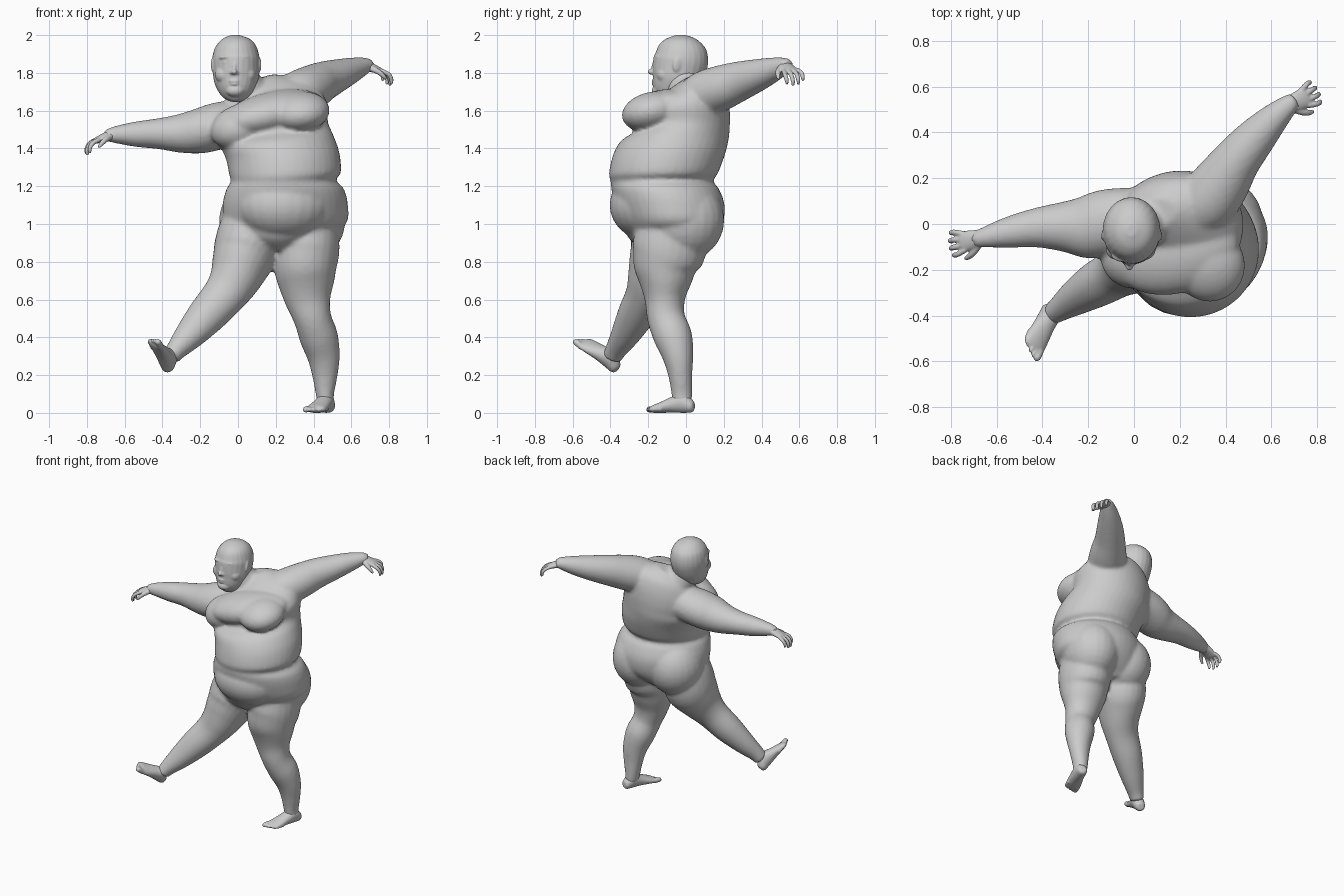
import bpy, bmesh, math
from mathutils import Vector, Matrix, Euler


def resample(rows, k=4):
    """Catmull-Rom interpolation of numeric rows."""
    out = []
    n = len(rows)
    for i in range(n - 1):
        a, b, c, d = (rows[max(0, min(n - 1, j))] for j in (i - 1, i, i + 1, i + 2))
        for s in range(k):
            t = s / k
            out.append([0.5 * (2 * q + (r - p) * t + (2 * p - 5 * q + 4 * r - w) * t * t
                        + (3 * q - p - 3 * r + w) * t ** 3) for p, q, r, w in zip(a, b, c, d)])
    out.append(list(rows[-1]))
    return out


def loft(bm, sections, n=28):
    """Skin closed elliptical sections given as (centre, u, v)."""
    rings = []
    for c, u, v in sections:
        rings.append([bm.verts.new(c + u * math.cos(2 * math.pi * i / n)
                                   + v * math.sin(2 * math.pi * i / n)) for i in range(n)])
    for r0, r1 in zip(rings, rings[1:]):
        for i in range(n):
            j = (i + 1) % n
            bm.faces.new((r0[i], r0[j], r1[j], r1[i]))
    bm.faces.new(rings[0][::-1])
    bm.faces.new(rings[-1])


def tube(bm, rows, side=(1, 0, 0), n=24):
    """Limb through (x, y, z, radius along side, other radius)."""
    rows = resample(rows)
    pts = [Vector(r[:3]) for r in rows]
    secs = []
    for i, r in enumerate(rows):
        t = (pts[min(i + 1, len(pts) - 1)] - pts[max(i - 1, 0)]).normalized()
        u = Vector(side)
        u = (u - t * u.dot(t)).normalized()
        secs.append((pts[i], u * r[3], t.cross(u) * r[4]))
    loft(bm, secs, n)


def blob(bm, centre, radii, rot=(0, 0, 0)):
    m = Matrix.LocRotScale(Vector(centre), Euler([math.radians(a) for a in rot]), Vector(radii))
    bmesh.ops.create_uvsphere(bm, u_segments=24, v_segments=16, radius=1, matrix=m)


def finish(bm, name, voxel, iterations):
    """Fuse the overlapping volumes into one soft skin."""
    bmesh.ops.recalc_face_normals(bm, faces=bm.faces)
    me = bpy.data.meshes.new(name)
    bm.to_mesh(me)
    bm.free()
    ob = bpy.data.objects.new(name, me)
    bpy.context.collection.objects.link(ob)
    rm = ob.modifiers.new("fuse", 'REMESH')
    rm.mode = 'VOXEL'
    rm.voxel_size = voxel
    rm.use_smooth_shade = True
    sm = ob.modifiers.new("soften", 'SMOOTH')
    sm.factor = 0.5
    sm.iterations = iterations


# Torso: x, y, z, half width, half depth, yaw, roll
body = bmesh.new()
torso = [
    (.20, -.08, .86, .08, .15, 10, 0), (.21, -.08, .92, .22, .22, 10, 0),
    (.25, -.07, 1.0, .322, .262, 10, 0), (.25, -.085, 1.1, .333, .288, 10, 0),
    (.25, -.11, 1.185, .312, .284, 10, 0), (.24, -.128, 1.228, .278, .27, 10, 1),
    (.25, -.12, 1.265, .296, .288, 10, 2), (.237, -.092, 1.36, .30, .297, 11, 4),
    (.207, -.062, 1.44, .30, .287, 12, 6), (.195, -.02, 1.50, .285, .25, 13, 9),
    (.185, -.02, 1.57, .30, .25, 14, 13), (.16, .02, 1.65, .268, .195, 15, 17),
    (.13, .05, 1.72, .19, .13, 15, 18), (.10, .05, 1.765, .09, .06, 15, 18)]
secs = []
for x, y, z, rx, ry, yaw, roll in resample(torso):
    m = Matrix.Rotation(math.radians(yaw), 3, 'Z') @ Matrix.Rotation(-math.radians(roll), 3, 'Y')
    secs.append((Vector((x, y, z)), m @ Vector((rx, 0, 0)), m @ Vector((0, ry, 0))))
loft(body, secs, 40)

# Belly, chest, breasts and buttocks
blob(body, (.24, -.19, 1.10), (.26, .215, .19), (0, 0, 6))
blob(body, (.18, -.115, 1.585), (.29, .19, .115), (0, -13, 14))
blob(body, (.01, -.145, 1.515), (.16, .14, .115), (10, -20, 8))
blob(body, (.325, -.175, 1.595), (.16, .168, .105), (10, -8, 16))
blob(body, (.378, -.01, 1.02), (.19, .213, .215))
blob(body, (.092, -.015, 1.02), (.192, .205, .205))

# Neck
tube(body, [(.10, .05, 1.60, .14, .12), (.04, .0, 1.71, .11, .105), (0, -.03, 1.80, .09, .09)])

# Standing leg
tube(body, [(.385, -.07, 1.06, .14, .17), (.37, -.08, .95, .165, .19), (.365, -.09, .86, .172, .195),
            (.357, -.108, .78, .166, .173), (.36, -.11, .70, .153, .143), (.37, -.112, .60, .123, .107),
            (.395, -.105, .50, .100, .100), (.428, -.068, .40, .102, .102), (.453, -.043, .30, .087, .082),
            (.46, -.03, .20, .068, .064), (.46, -.022, .10, .049, .055), (.465, -.02, .05, .044, .052)])

# Raised leg
tube(body, [(.08, -.08, 1.06, .14, .17), (.06, -.09, .96, .165, .19), (.04, -.105, .86, .17, .195),
            (.012, -.14, .78, .154, .172), (-.022, -.178, .70, .133, .138), (-.075, -.215, .62, .116, .108),
            (-.162, -.264, .52, .104, .099), (-.252, -.32, .417, .082, .078), (-.325, -.37, .335, .056, .057),
            (-.355, -.39, .293, .046, .052)])

# Arms
tube(body, [(.02, .03, 1.54, .13, .12), (-.10, .01, 1.52, .145, .125), (-.20, -.012, 1.493, .14, .12),
            (-.30, -.012, 1.48, .112, .104), (-.42, -.016, 1.478, .088, .082), (-.55, -.037, 1.475, .068, .066),
            (-.66, -.06, 1.472, .044, .043), (-.70, -.067, 1.462, .035, .03)], (0, 1, 0))
tube(body, [(.25, .05, 1.64, .13, .12), (.32, .10, 1.685, .135, .125), (.385, .185, 1.72, .125, .12),
            (.45, .28, 1.755, .105, .106), (.53, .375, 1.787, .089, .087), (.61, .46, 1.817, .067, .066),
            (.675, .52, 1.838, .046, .044), (.705, .54, 1.835, .035, .03)], (-.7, .7, 0))
finish(body, "body", .012, 6)

# Head: x, y, z, half width, half depth
head = bmesh.new()
tube(head, [(-.01, -.08, 1.648, .03, .04), (-.01, -.08, 1.67, .07, .073), (-.01, -.073, 1.71, .098, .106),
            (-.01, -.055, 1.76, .118, .128), (-.01, -.037, 1.82, .124, .142), (-.011, -.026, 1.88, .125, .144),
            (-.011, -.027, 1.94, .108, .122), (-.012, -.027, 1.98, .072, .08), (-.012, -.027, 2.0, .022, .025)])
blob(head, (-.015, -.142, 1.706), (.05, .04, .034))              # chin
blob(head, (-.019, -.167, 1.834), (.011, .016, .04), (-13, 0, 0))  # nose bridge
blob(head, (-.020, -.183, 1.806), (.016, .021, .015))            # nose tip
blob(head, (-.018, -.167, 1.757), (.030, .016, .008))            # upper lip
blob(head, (-.018, -.165, 1.741), (.025, .017, .009))            # lower lip
for s in (-1, 1):
    blob(head, (-.02 + s * .014, -.173, 1.801), (.011, .013, .010))          # nostril
    blob(head, (-.018 + s * .048, -.144, 1.884), (.038, .02, .010), (0, s * 6, s * 20))  # brow
    blob(head, (-.018 + s * .046, -.147, 1.855), (.022, .014, .009), (0, 0, s * 18))     # eyelid
    blob(head, (-.014 + s * .058, -.113, 1.79), (.05, .044, .046))           # cheek
    blob(head, (-.01 + s * .122, -.045, 1.845), (.010, .025, .042), (-10, 0, s * 12))    # ear
finish(head, "head", .006, 2)


def hand(name, wrist, d, thumb_dir):
    """Palm, four curled fingers and a thumb."""
    bm = bmesh.new()
    w, d = Vector(wrist), Vector(d).normalized()
    s = Vector(thumb_dir)
    s = (s - d * s.dot(d)).normalized()
    n = d.cross(s)
    n = n if n.z < 0 else -n
    at = lambda a, b, c: tuple(w + d * a + s * b + n * c)
    tube(bm, [at(-.02, 0, 0) + (.038, .034), at(.02, 0, 0) + (.039, .027), at(.06, 0, .002) + (.044, .021),
              at(.095, 0, .006) + (.044, .016), at(.105, 0, .008) + (.03, .01)], s)
    for off, ln in ((.036, .92), (.012, 1.05), (-.012, 1.0), (-.036, .8)):
        f = off * 1.35
        tube(bm, [at(.085, off, .003) + (.013, .013), at(.085 + .045 * ln, f, .012) + (.012, .012),
                  at(.085 + .07 * ln, f, .04 * ln) + (.011, .011),
                  at(.085 + .072 * ln, f, .063 * ln) + (.007, .007)], s, 12)
    tube(bm, [at(.02, .025, .005) + (.018, .017), at(.055, .055, .012) + (.015, .015),
              at(.085, .07, .026) + (.012, .012), at(.105, .074, .04) + (.007, .007)], n, 12)
    finish(bm, name, .005, 2)


hand("right_hand", (-.665, -.06, 1.472), (-.93, -.2, -.27), (.2, -1, 0))
hand("left_hand", (.672, .516, 1.838), (.84, .40, -.24), (.45, -.87, -.1))


def foot(name, heel, d, up, inner):
    """Sole-based foot with five toes; inner is the big-toe sign along d x up."""
    bm = bmesh.new()
    o, d, up = Vector(heel), Vector(d).normalized(), Vector(up)
    up = (up - d * up.dot(d)).normalized()
    s = d.cross(up) * inner
    at = lambda a, b, c: tuple(o + d * a + s * b + up * c)
    secs = []
    for t, h, b, rw, rh in resample([(0, .036, 0, .02, .022), (.015, .038, 0, .034, .036),
                                     (.06, .056, 0, .044, .056), (.12, .044, 0, .048, .043),
                                     (.18, .03, .002, .054, .03), (.225, .021, .004, .054, .021),
                                     (.242, .018, .004, .042, .013)]):
        secs.append((Vector(at(t, b, h)), s * rw, up * rh))
    loft(bm, secs)
    for i in range(5):
        b, r = .042 - i * .021, (.017, .0125, .012, .011, .011)[i]
        e = .278 - .004 * i - .0022 * i * i
        tube(bm, [at(e - .06, b, .02) + (r, r), at(e - .02, b, .019) + (r, r),
                  at(e - .005, b, .016) + (r * .85, r * .85), at(e + .003, b, .015) + (r * .4, r * .4)], s, 12)
    finish(bm, name, .006, 3)


foot("left_foot", (.487, .042, 0), (-.33, -.94, 0), (0, 0, 1), 1)
foot("right_foot", (-.388, -.375, .208), (-.29, -.72, .65), (.64, .31, .70), -1)
